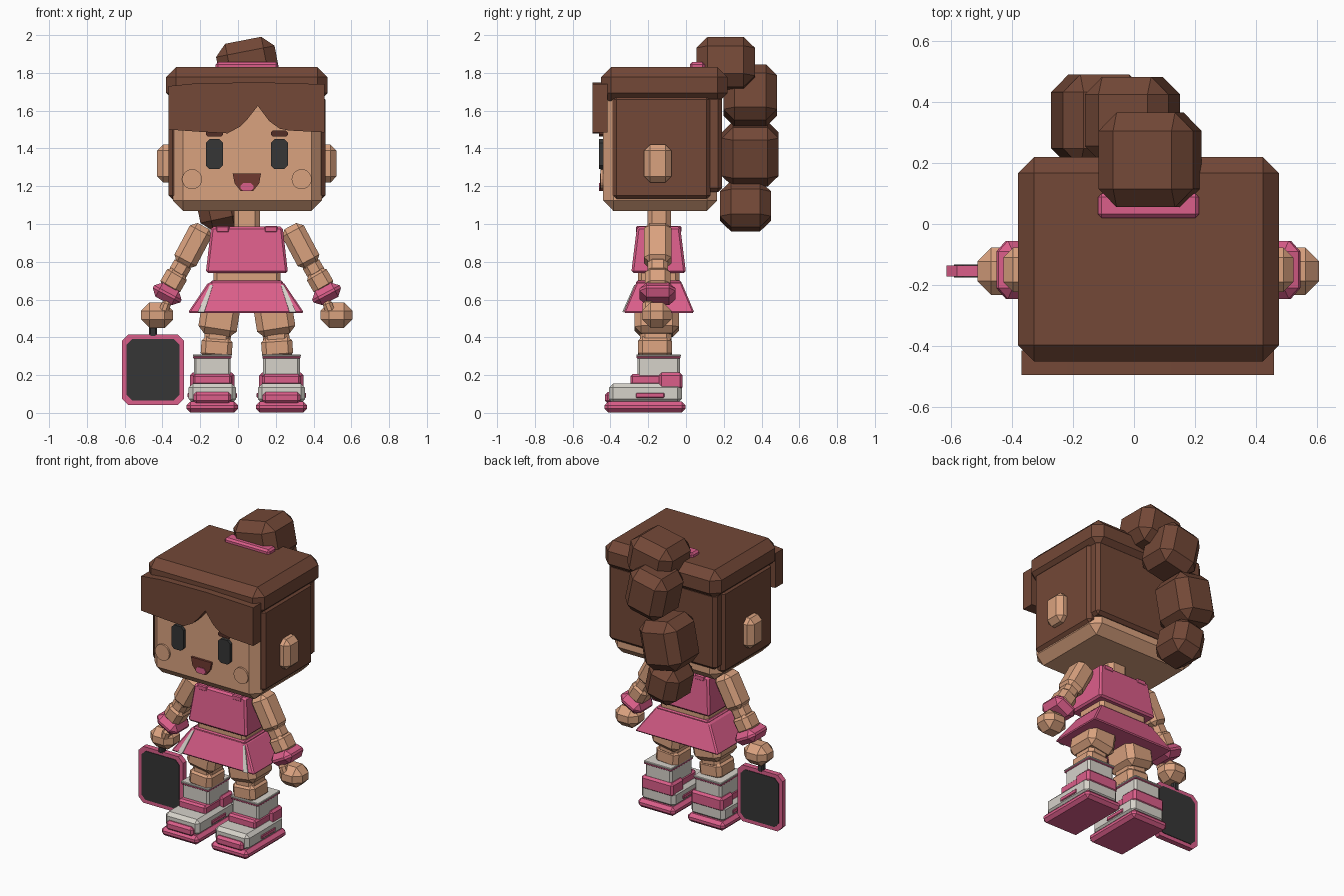
import bpy, bmesh, math
from mathutils import Matrix, Vector

CX = 0.047   # body centre line


def material(name, r, g, b):
    m = bpy.data.materials.new(name)
    lin = [((c / 255 + 0.055) / 1.055) ** 2.4 for c in (r, g, b)]
    m.diffuse_color = (*lin, 1)
    return m


SKIN = material("skin", 218, 162, 127)
HAIR = material("brown_hair", 115, 72, 55)
PINK = material("pink", 219, 94, 138)
WHITE = material("off_white", 214, 210, 202)
BLACK = material("charcoal", 54, 54, 54)
BROW = material("dark_brown", 84, 46, 38)
MOUTH = material("mouth_brown", 112, 58, 48)


def finish(bm, name, mat):
    bmesh.ops.recalc_face_normals(bm, faces=bm.faces)
    me = bpy.data.meshes.new(name)
    bm.to_mesh(me)
    bm.free()
    me.materials.append(mat)
    ob = bpy.data.objects.new(name, me)
    bpy.context.collection.objects.link(ob)
    return ob


def box(name, mat, c, size, bev=0.0, rot=0.0, taper=(1, 1)):
    """Chamfered box; taper scales the top, rot tilts about y in degrees."""
    bm = bmesh.new()
    bmesh.ops.create_cube(bm, size=1)
    for v in bm.verts:
        v.co = Vector([v.co[i] * size[i] for i in range(3)])
        if v.co.z > 0:
            v.co.x *= taper[0]
            v.co.y *= taper[1]
    if bev:
        bmesh.ops.bevel(bm, geom=list(bm.edges), offset=bev, segments=1,
                        affect='EDGES', profile=0.5)
    m = Matrix.Translation(c) @ Matrix.Rotation(math.radians(rot), 4, 'Y')
    bmesh.ops.transform(bm, matrix=m, verts=bm.verts)
    return finish(bm, name, mat)


def span(name, mat, x, y, z, bev=0.0, rot=0.0, taper=(1, 1)):
    """Box given by its ranges."""
    r = (x, y, z)
    return box(name, mat, [(a + b) / 2 for a, b in r], [b - a for a, b in r],
               bev, rot, taper)


def prism(name, mat, pts, push):
    """Polygon extruded along a vector."""
    bm = bmesh.new()
    f = bm.faces.new([bm.verts.new(p) for p in pts])
    ext = bmesh.ops.extrude_face_region(bm, geom=[f])["geom"]
    bmesh.ops.translate(bm, vec=push, verts=[g for g in ext if isinstance(g, bmesh.types.BMVert)])
    bm.faces.ensure_lookup_table()
    return finish(bm, name, mat)


def plate(name, mat, pts, y0, y1):
    """Upright plate from x, z points."""
    return prism(name, mat, [(x, y0, z) for x, z in pts], (0, y1 - y0, 0))


def octagon(cx, cz, w, h, b):
    """Rectangle with cut corners, as x, z points."""
    w, h = w / 2, h / 2
    q = [(w - b, h), (w, h - b), (w, b - h), (w - b, -h),
         (b - w, -h), (-w, b - h), (-w, h - b), (b - w, h)]
    return [(cx + x, cz + z) for x, z in q]


# head and hair shell
span("head", SKIN, (-0.345, 0.445), (-0.44, 0.165), (1.07, 1.74), 0.055)
span("hair_sides", HAIR, (-0.368, 0.464), (-0.39, 0.13), (1.13, 1.68), 0.022)
span("hair_back", HAIR, (-0.35, 0.445), (0.05, 0.19), (1.17, 1.68), 0.02)
span("hair_cap", HAIR, (-0.38, 0.475), (-0.45, 0.22), (1.64, 1.83), 0.053)

# fringe with a peaked parting
plate("fringe", HAIR, [
    (-0.368, 1.73), (-0.22, 1.745), (0.12, 1.75), (0.459, 1.74), (0.459, 1.485),
    (0.27, 1.495), (0.22, 1.505), (0.165, 1.545), (0.105, 1.625), (0.05, 1.555),
    (0.01, 1.515), (-0.055, 1.48), (-0.2, 1.488), (-0.368, 1.50)], -0.495, -0.415)

# bun, hair tie and ponytail
box("hair_bun", HAIR, (0.053, 0.21, 1.84), (0.315, 0.31, 0.27), 0.06, -11)
span("hair_tie", PINK, (-0.118, 0.213), (0.02, 0.1), (1.815, 1.857), 0.012)
box("ponytail_top", HAIR, (-0.005, 0.34, 1.68), (0.28, 0.285, 0.30), 0.058, -12)
box("ponytail_middle", HAIR, (-0.115, 0.34, 1.37), (0.28, 0.30, 0.32), 0.058, 11)
box("ponytail_tip", HAIR, (-0.1, 0.315, 1.095), (0.23, 0.27, 0.25), 0.058, -12)

# face and limbs, repeated on both sides
for s, side in ((-1, "left"), (1, "right")):
    def X(d):
        return CX + s * d

    def part(name, mat, d, y, z, size, bev, rot=0):
        box(f"{name}_{side}", mat, (X(d), y, z), size, bev, -s * rot)

    # face
    part("ear", SKIN, 0.425, -0.15, 1.32, (0.10, 0.145, 0.20), 0.032)
    plate(f"eye_{side}", BLACK, octagon(X(0.172), 1.37, 0.09, 0.16, 0.02), -0.46, -0.435)
    plate(f"brow_{side}", BROW, octagon(X(0.172), 1.479, 0.09, 0.03, 0.009), -0.46, -0.435)
    plate(f"cheek_{side}", SKIN,
          [(X(0.29) + 0.053 * math.cos(a * math.pi / 10),
            1.237 + 0.053 * math.sin(a * math.pi / 10)) for a in range(20)], -0.452, -0.435)

    # arm
    part("upper_arm", SKIN, 0.285, -0.15, 0.885, (0.13, 0.145, 0.235), 0.03, 28)
    part("elbow", SKIN, 0.352, -0.15, 0.765, (0.10, 0.11, 0.10), 0.025, 30)
    part("forearm", SKIN, 0.388, -0.15, 0.70, (0.12, 0.135, 0.125), 0.028, 30)
    part("wrist_cuff", PINK, 0.422, -0.15, 0.63, (0.165, 0.19, 0.085), 0.035, 28)
    part("hand", SKIN, 0.475, -0.155, 0.518, (0.17, 0.155, 0.135), 0.045)
    part("thumb", SKIN, 0.435, -0.2, 0.555, (0.05, 0.06, 0.08), 0.015, 20)

    # leg
    part("thigh", SKIN, 0.145, -0.155, 0.51, (0.205, 0.235, 0.20), 0.035, 9)
    part("knee", SKIN, 0.155, -0.16, 0.40, (0.14, 0.165, 0.08), 0.025, 6)
    part("calf", SKIN, 0.16, -0.165, 0.345, (0.165, 0.18, 0.115), 0.025, 4)

    # sock and shoe
    part("sock", WHITE, 0.183, -0.145, 0.235, (0.195, 0.225, 0.145), 0.012)
    part("sock_stripe", PINK, 0.183, -0.145, 0.294, (0.202, 0.232, 0.012), 0.003)
    part("sock_rim", WHITE, 0.183, -0.145, 0.304, (0.205, 0.235, 0.012), 0.003)
    part("shoe_ankle", PINK, 0.183, -0.16, 0.175, (0.205, 0.27, 0.06), 0.012)
    part("shoe_heel", PINK, 0.183, -0.08, 0.168, (0.235, 0.125, 0.09), 0.014)
    part("shoe_body", WHITE, 0.183, -0.215, 0.103, (0.25, 0.385, 0.105), 0.022)
    part("shoe_toe", PINK, 0.183, -0.385, 0.08, (0.20, 0.09, 0.06), 0.015)
    part("shoe_sole", PINK, 0.183, -0.217, 0.031, (0.272, 0.43, 0.058), 0.02)
    part("shoe_stripe", PINK, 0.183, -0.19, 0.093, (0.262, 0.15, 0.026), 0.004)

    # shoulder strap and skirt stripe
    part("shirt_strap", PINK, 0.128, -0.145, 0.972, (0.07, 0.24, 0.035), 0.006)
    prism(f"skirt_stripe_{side}", WHITE,
          [(X(0.18), -0.268, 0.675), (X(0.195), -0.268, 0.675),
           (X(0.26), -0.331, 0.532), (X(0.225), -0.331, 0.532)], (0, -0.006, 0.003))

# mouth and tongue
plate("mouth", MOUTH, [(-0.028, 1.267), (0.122, 1.267), (0.112, 1.215), (0.08, 1.175),
                       (0.014, 1.175), (-0.018, 1.215)], -0.455, -0.435)
plate("tongue", PINK, octagon(CX, 1.196, 0.07, 0.04, 0.014), -0.46, -0.45)

# torso and clothes
span("neck", SKIN, (-0.022, 0.116), (-0.205, -0.08), (0.93, 1.1), 0.025)
box("shirt", PINK, (CX, -0.145, 0.863), (0.435, 0.29, 0.245), 0.012, 0, (0.87, 0.79))
span("midriff", SKIN, (-0.13, 0.224), (-0.255, -0.035), (0.66, 0.77), 0.02)
span("skirt_waistband", PINK, (-0.145, 0.239), (-0.265, -0.025), (0.66, 0.70), 0.008)
box("skirt", PINK, (CX - 0.005, -0.143, 0.61), (0.615, 0.375, 0.16), 0.008, 0, (0.65, 0.64))

# paddle in the left hand
plate("paddle_frame", PINK, octagon(-0.45, 0.228, 0.33, 0.375, 0.035), -0.172, -0.136)
plate("paddle_face", BLACK, octagon(-0.45, 0.228, 0.28, 0.325, 0.03), -0.176, -0.132)
span("paddle_handle", BLACK, (-0.47, -0.43), (-0.174, -0.134), (0.40, 0.52), 0.008)
